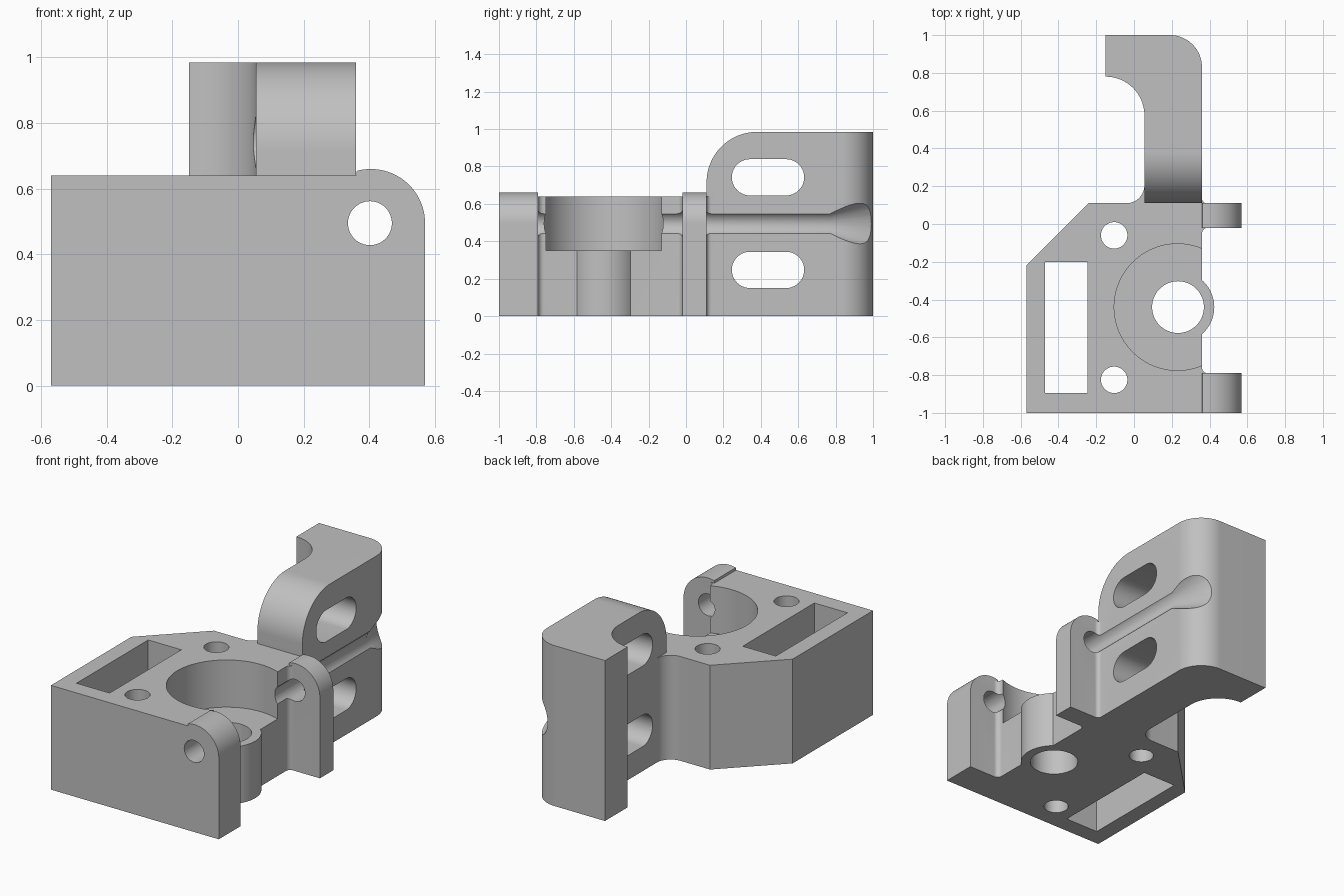
import bpy, bmesh, math

if "Cube" in bpy.data.objects:
    bpy.data.objects.remove(bpy.data.objects["Cube"])

grey = bpy.data.materials.new("plain grey")
grey.diffuse_color = (0.53, 0.53, 0.53, 1)
grey.use_nodes = True
grey.node_tree.nodes["Principled BSDF"].inputs["Base Color"].default_value = grey.diffuse_color


def arc(cx, cy, r, a0, a1, n=20):
    return [(cx + r * math.cos(math.radians(a0 + (a1 - a0) * i / n)),
             cy + r * math.sin(math.radians(a0 + (a1 - a0) * i / n))) for i in range(n + 1)]


def circle(cx, cy, r, n=64):
    return arc(cx, cy, r, 0, 360, n)[:-1]


def prism(name, pts, lo, hi, axis="Z", grow=1.0):
    """Extrude a 2D outline along an axis; grow scales the far end."""
    place = {"X": lambda u, v, h: (h, u, v),
             "Y": lambda u, v, h: (u, h, v),
             "Z": lambda u, v, h: (u, v, h)}[axis]
    mu = sum(p[0] for p in pts) / len(pts)
    mv = sum(p[1] for p in pts) / len(pts)
    bm = bmesh.new()
    a = [bm.verts.new(place(u, v, lo)) for u, v in pts]
    b = [bm.verts.new(place(mu + (u - mu) * grow, mv + (v - mv) * grow, hi)) for u, v in pts]
    bm.faces.new(a)
    bm.faces.new(b[::-1])
    n = len(pts)
    for i in range(n):
        j = (i + 1) % n
        bm.faces.new((a[i], b[i], b[j], a[j]))
    bmesh.ops.recalc_face_normals(bm, faces=bm.faces)
    me = bpy.data.meshes.new(name)
    bm.to_mesh(me)
    bm.free()
    me.materials.append(grey)
    ob = bpy.data.objects.new(name, me)
    bpy.context.collection.objects.link(ob)
    return ob


def combine(ob, other, op):
    m = ob.modifiers.new("bool", "BOOLEAN")
    m.operation, m.solver, m.object = op, "EXACT", other
    bpy.context.view_layer.objects.active = ob
    bpy.ops.object.modifier_apply(modifier=m.name)
    bpy.data.objects.remove(other)


# Main block with chamfered corner and small fillets beside the ears
outline = [(-0.57, -1), (0.39, -1)]
outline += arc(0.39, -0.76, 0.03, 270, 180, 8)
outline += arc(0.39, -0.05, 0.03, 180, 90, 8)
outline += arc(0.385, 0.135, 0.025, 270, 180, 8)
outline += [(0.36, 0.205)]
outline += arc(-0.04, 0.205, 0.095, 0, -90)
outline += [(-0.24, 0.11), (-0.57, -0.22)]
bracket = prism("bracket", outline, 0, 0.64)

# Hooked arm, its front top edge rounded
hook = [(0.055, 0.05)] + arc(-0.15, 0.575, 0.205, 0, 90, 32)
hook += [(-0.15, 1)] + arc(0.19, 0.83, 0.17, 90, 0, 32) + [(0.36, 0.05)]
arm = prism("arm", hook, 0, 1.1)
side = [(0.11, -0.1), (1.1, -0.1), (1.1, 0.985)] + arc(0.38, 0.715, 0.27, 90, 180, 32)
combine(arm, prism("arm_side", side, -1, 1, "X"), "INTERSECT")
combine(bracket, arm, "UNION")

# Hinge ears
ear = [(0.36, 0), (0.57, 0)] + arc(0.405, 0.495, 0.165, 0, 105, 32) + [(0.36, 0.64)]
for lo, hi in ((-1, -0.79), (-0.02, 0.11)):
    combine(bracket, prism("ear", ear, lo, hi, "Y"), "UNION")

# Boss around the centre hole
combine(bracket, prism("boss", circle(0.235, -0.44, 0.19), 0, 0.5), "UNION")

# Bore, centre hole, screw holes and window
cuts = [prism("bore", circle(0.23, -0.44, 0.335, 96), 0.35, 1),
        prism("centre_hole", circle(0.233, -0.44, 0.137), -0.1, 1),
        prism("window", [(-0.47, -0.895), (-0.245, -0.895), (-0.245, -0.2), (-0.47, -0.2)], -0.1, 1)]
for y in (-0.06, -0.825):
    cuts.append(prism("screw_hole", circle(-0.105, y, 0.07, 48), -0.1, 1))
# Long slots through the arm
for z in (0.247, 0.742):
    slot = arc(0.342, z, 0.097, 90, 270) + arc(0.535, z, 0.097, -90, 90)
    cuts.append(prism("slot", slot, -0.1, 0.6, "X"))
# Hinge pin hole and groove, flared at the far corner
pin = circle(0.402, 0.495, 0.067, 48)
cuts.append(prism("pin_hole", pin, -1.1, 0.80, "Y"))
cuts.append(prism("pin_flare", pin, 0.77, 1.05, "Y", 2.69))
for c in cuts:
    combine(bracket, c, "DIFFERENCE")

# Clean up and shade
bm = bmesh.new()
bm.from_mesh(bracket.data)
bmesh.ops.remove_doubles(bm, verts=bm.verts, dist=1e-5)
bmesh.ops.dissolve_limit(bm, angle_limit=0.005, verts=bm.verts, edges=bm.edges)
bm.to_mesh(bracket.data)
bm.free()
bpy.ops.object.select_all(action="DESELECT")
bracket.select_set(True)
bpy.context.view_layer.objects.active = bracket
bpy.ops.object.shade_smooth_by_angle(angle=math.radians(30))
